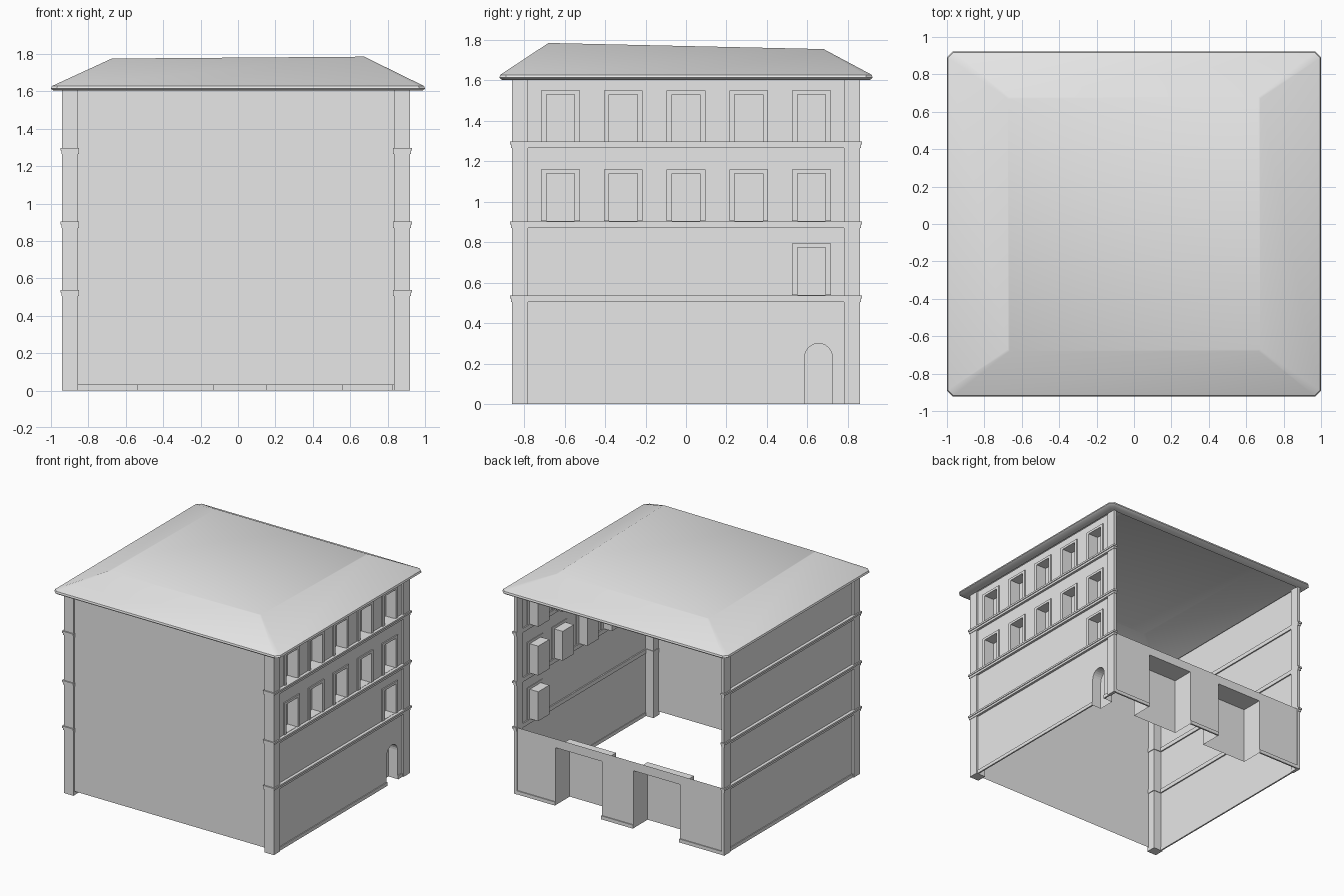
import bpy, bmesh, math
from mathutils import Vector

if "Cube" in bpy.data.objects:
    bpy.data.objects.remove(bpy.data.objects["Cube"])

stone = bpy.data.materials.new("pale_grey_stone")
stone.diffuse_color = (0.8, 0.8, 0.8, 1)
stone.use_nodes = True
stone.node_tree.nodes["Principled BSDF"].inputs["Base Color"].default_value = stone.diffuse_color


def finish(name, bm, merge=True):
    if merge:
        bmesh.ops.remove_doubles(bm, verts=bm.verts, dist=1e-5)
    me = bpy.data.meshes.new(name)
    bm.to_mesh(me)
    bm.free()
    me.materials.append(stone)
    ob = bpy.data.objects.new(name, me)
    bpy.context.collection.objects.link(ob)
    return ob


def boxes(name, spans):
    """One object made of boxes given as (x0, x1, y0, y1, z0, z1)."""
    bm = bmesh.new()
    for x0, x1, y0, y1, z0, z1 in spans:
        vs = bmesh.ops.create_cube(bm, size=1)["verts"]
        for v in vs:
            v.co = Vector(((x0, x1)[v.co.x > 0], (y0, y1)[v.co.y > 0], (z0, z1)[v.co.z > 0]))
    return finish(name, bm, False)


def poly(bm, pts):
    return bm.faces.new([bm.verts.new(p) for p in pts])


def panel(bm, place, u_range, z_range, holes):
    """Thin wall split on a grid, leaving out the rectangular holes."""
    us = sorted(set(u_range) | {u for h in holes for u in h[:2]})
    zs = sorted(set(z_range) | {z for h in holes for z in h[2:]})
    for u0, u1 in zip(us, us[1:]):
        for z0, z1 in zip(zs, zs[1:]):
            u, z = (u0 + u1) / 2, (z0 + z1) / 2
            if not any(h[0] < u < h[1] and h[2] < z < h[3] for h in holes):
                poly(bm, [place(u0, z0, 0), place(u1, z0, 0), place(u1, z1, 0), place(u0, z1, 0)])


def recess(bm, place, outline, depth, open_bottom=False):
    """Niche sunk behind an outline; the last outline edge is the bottom."""
    n = len(outline)
    for i in range(n - 1 if open_bottom else n):
        a, b = outline[i], outline[(i + 1) % n]
        poly(bm, [place(*a, 0), place(*b, 0), place(*b, depth), place(*a, depth)])
    poly(bm, [place(u, z, depth) for u, z in outline])


def rect(h):
    u0, u1, z0, z1 = h
    return [(u0, z0), (u0, z1), (u1, z1), (u1, z0)]


XL, XR, Y = -0.94, 0.92, 0.86      # outer limits of the corner columns
TOP = 1.61
LEVELS = (0.505, 0.87, 1.265)      # cornice heights

# Windows: two full rows and a single one on the lower floor
bays = [-0.62, -0.31, 0, 0.31, 0.62]
sites = [(y, z) for z in (0.905, 1.295) for y in bays] + [(0.62, 0.54)]
windows = [(y - 0.07, y + 0.07, z, z + 0.235) for y, z in sites]

# Right wall with window niches and the arched doorway
bm = bmesh.new()
side = lambda u, z, d: (0.905 - d, u, z)
dc, dr, spring = 0.655, 0.068, 0.232
door = (dc - dr, dc + dr, 0, 0.30)
panel(bm, side, (-0.85, 0.85), (0, TOP), windows + [door])
for w in windows:
    recess(bm, side, rect(w), 0.08)
arc = [(dc - dr * math.cos(math.pi * i / 12), spring + dr * math.sin(math.pi * i / 12)) for i in range(13)]
recess(bm, side, [(dc - dr, 0)] + arc + [(dc + dr, 0)], 0.08, True)
for half, corner in ((arc[:7], dc - dr), (arc[6:], dc + dr)):
    poly(bm, [side(u, z, 0) for u, z in half] + [side(corner, 0.30, 0)])
finish("right_wall", bm)

# Window surrounds: two jambs and a head
trim = []
for y0, y1, z0, z1 in windows:
    trim += [(0.9, 0.914, y0 - 0.026, y0, z0, z1 + 0.02),
             (0.9, 0.914, y1, y1 + 0.026, z0, z1 + 0.02),
             (0.9, 0.914, y0, y1, z1, z1 + 0.02)]
boxes("window_surrounds", trim)

# Plain left and front walls
bm = bmesh.new()
panel(bm, lambda u, z, d: (-0.925, u, z), (-0.85, 0.85), (0, TOP), [])
finish("left_wall", bm)
bm = bmesh.new()
panel(bm, lambda u, z, d: (u, -0.845, z), (-0.87, 0.84), (0.03, TOP), [])
finish("front_wall", bm)

# Low back wall with two deep niches
bm = bmesh.new()
rear = lambda u, z, d: (u, 0.85 - d, z)
niches = [(-0.54, -0.13, 0, 0.46), (0.15, 0.56, 0, 0.46)]
panel(bm, rear, (-0.925, 0.905), (0, 0.53), niches)
for h in niches:
    recess(bm, rear, rect(h), 0.18, True)
finish("back_wall", bm)

# Corner columns: square at the front, slim plates at the back
boxes("corner_columns", [
    (XL, XL + 0.085, -Y, -0.78, 0, TOP), (XR - 0.085, XR, -Y, -0.78, 0, TOP),
    (XL, XL + 0.025, 0.78, Y, 0, TOP), (XR - 0.025, XR, 0.78, Y, 0, TOP)])

# Stepped cornices along both sides, returning around the front columns
bands = []
for z in LEVELS:
    for out, z0, z1 in ((0.004, z, z + 0.018), (0.01, z + 0.018, z + 0.033)):
        for s, edge in ((-1, XL), (1, XR)):
            a, b = sorted((edge + s * out, edge - s * 0.025))
            c, d = sorted((edge + s * out, edge - s * 0.09))
            bands += [(a, b, -Y - out, Y + out, z0, z1),
                      (c, d, -Y - out, -0.775, z0, z1)]
boxes("cornices", bands)

# Plinths along the sides and the back piers
boxes("plinths", [(-0.932, -0.92, -0.78, 0.78, 0, 0.028),
                  (0.9, 0.912, -0.78, dc - dr, 0, 0.028),
                  (0.9, 0.912, dc + dr, 0.78, 0, 0.028)] +
      [(a, b, 0.845, 0.858, 0, 0.028) for a, b in ((-0.92, -0.54), (-0.13, 0.15), (0.56, 0.9))])

# Hollow hipped roof: rings from the soffit, round the eave, up to the flat top
bm = bmesh.new()


def ring(hx, hy, cut, z):
    pts = []
    for sx, sy in ((1, 1), (-1, 1), (-1, -1), (1, -1)):
        pair = [(sx * hx, sy * (hy - cut)), (sx * (hx - cut), sy * hy)]
        pts += pair if sx * sy > 0 else pair[::-1]
    return [bm.verts.new((x, y, z(x, y) if callable(z) else z)) for x, y in pts]


def top_z(x, y):
    return 1.755 if y > 0 else (1.785 if x > 0 else 1.775)


rings = [ring(0.92, 0.85, 0.02, 1.603), ring(0.985, 0.91, 0.03, 1.603),
         ring(1.0, 0.922, 0.03, 1.614), ring(0.995, 0.918, 0.03, 1.628),
         ring(0.675, 0.68, 0.01, top_z)]
for lo, hi in zip(rings, rings[1:]):
    for i in range(8):
        j = (i + 1) % 8
        bm.faces.new((lo[i], lo[j], hi[j], hi[i]))
bm.faces.new(rings[-1])
roof = finish("roof", bm)
bpy.context.view_layer.objects.active = roof
roof.select_set(True)
bpy.ops.object.shade_smooth_by_angle(angle=math.radians(35))
